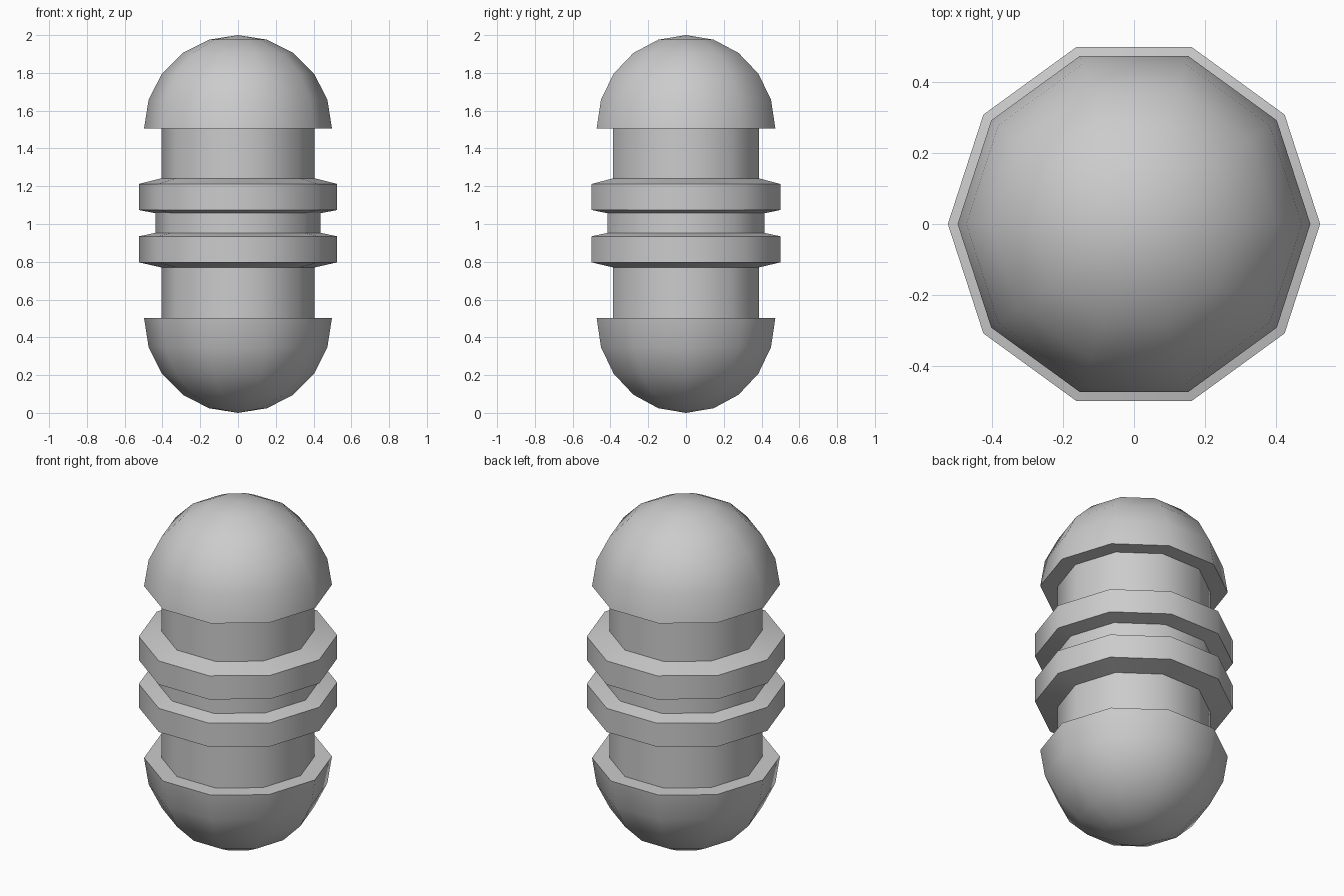
import bpy, math

if "Cube" in bpy.data.objects:
    bpy.data.objects.remove(bpy.data.objects["Cube"])

SIDES = 10


def lathe(name, profile):
    """Revolve (radius, z) points around z; radius 0 makes a pole."""
    verts, rows, faces = [], [], []
    for r, z in profile:
        n = 1 if r < 1e-6 else SIDES
        rows.append([len(verts) + i for i in range(n)])
        for i in range(n):
            a = 2 * math.pi * i / SIDES
            verts.append((r * math.cos(a), r * math.sin(a), z))
    for lo, hi in zip(rows, rows[1:]):
        for i in range(SIDES):
            j = (i + 1) % SIDES
            quad = [lo[i % len(lo)], lo[j % len(lo)], hi[j % len(hi)], hi[i % len(hi)]]
            faces.append(list(dict.fromkeys(quad)))
    mesh = bpy.data.meshes.new(name)
    mesh.from_pydata(verts, [], faces)
    mesh.update()
    obj = bpy.data.objects.new(name, mesh)
    bpy.context.collection.objects.link(obj)
    bpy.ops.object.select_all(action='DESELECT')
    obj.select_set(True)
    bpy.context.view_layer.objects.active = obj
    bpy.ops.object.shade_smooth_by_angle(angle=math.radians(40))
    return obj


SHAFT, NECK, RING, DOME = 0.405, 0.437, 0.525, 0.4975


def arc(base, height):
    """Quarter-circle dome profile from rim to pole."""
    pts = []
    for k in range(6):
        a = math.radians(18 * k)
        r = DOME * math.cos(a) if k < 5 else 0.0
        pts.append((r, base + height * math.sin(a)))
    return pts


# Rounded end caps with their flat overhanging rims
lathe("bottom_dome", arc(0.503, -0.503)[::-1] + [(SHAFT, 0.503)])
lathe("top_dome", [(SHAFT, 1.506)] + arc(1.506, 0.494))

# Shafts between the caps and the rings
lathe("lower_shaft", [(SHAFT, 0.503), (SHAFT, 0.77)])
lathe("upper_shaft", [(SHAFT, 1.242), (SHAFT, 1.506)])

# Two raised collars with sloped faces, joined by a narrow neck
lathe("lower_ring", [(SHAFT, 0.77), (RING, 0.797), (RING, 0.935), (NECK, 0.953)])
lathe("neck", [(NECK, 0.953), (NECK, 1.057)])
lathe("upper_ring", [(NECK, 1.057), (RING, 1.074), (RING, 1.212), (SHAFT, 1.242)])
